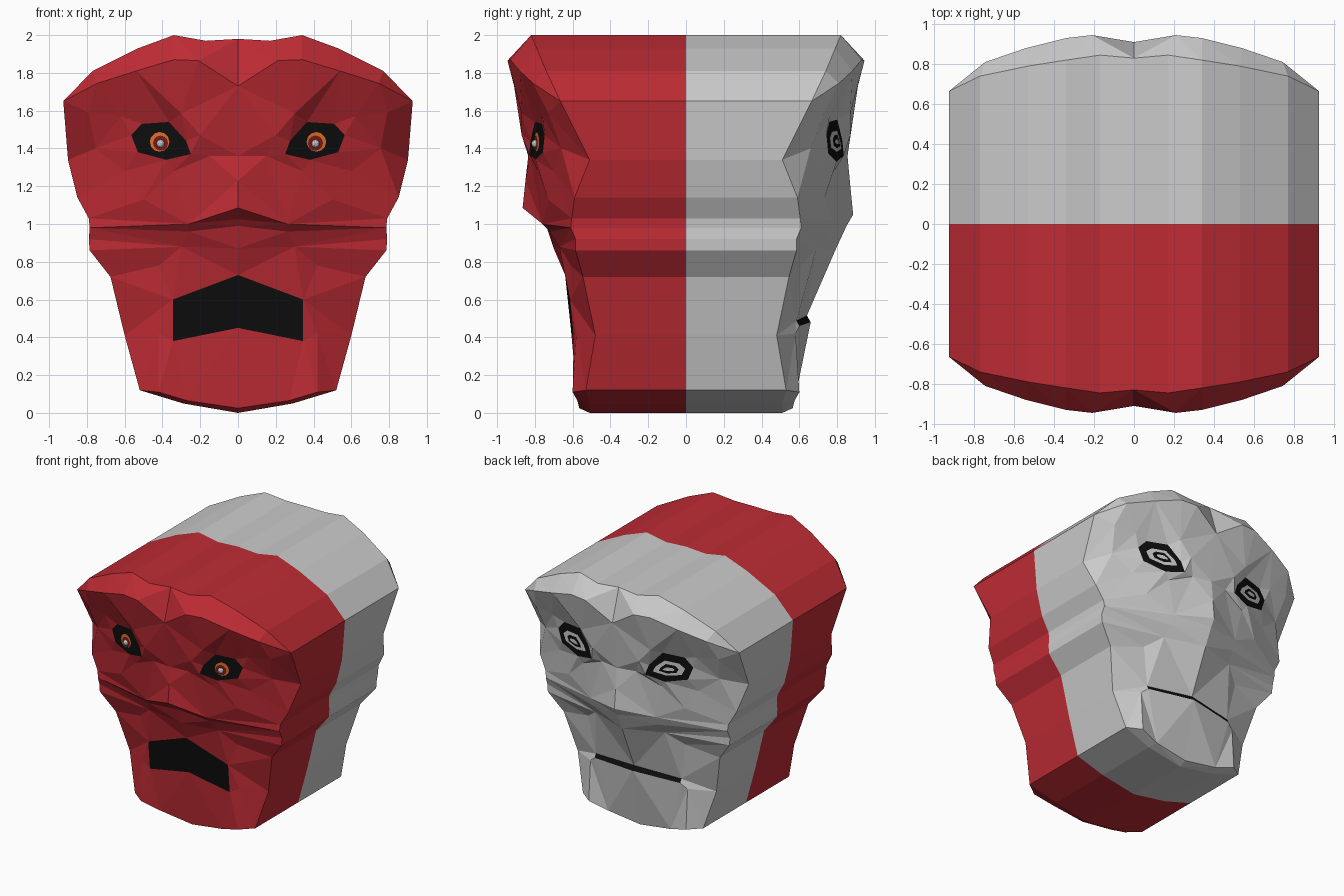
import bpy, bmesh, math
from mathutils import Vector, Matrix
from mathutils.geometry import delaunay_2d_cdt

if "Cube" in bpy.data.objects:
    bpy.data.objects.remove(bpy.data.objects["Cube"])

def material(name, rgb):
    m = bpy.data.materials.new(name)
    m.diffuse_color = (*rgb, 1)
    m.use_nodes = True
    m.node_tree.nodes["Principled BSDF"].inputs["Base Color"].default_value = m.diffuse_color
    return m

RED = material("red", (0.52, 0.025, 0.035))
BLACK = material("black", (0.004, 0.004, 0.004))
ORANGE = material("orange", (0.75, 0.16, 0.02))
DARK_RED = material("dark_red", (0.2, 0.01, 0.01))
WHITE = material("white", (0.75, 0.75, 0.75))

def make(name, verts, faces, mat=None):
    """Half of a part (x >= 0), mirrored across the centre line."""
    me = bpy.data.meshes.new(name)
    me.from_pydata(verts, [], faces)
    if mat:
        me.materials.append(mat)
    ob = bpy.data.objects.new(name, me)
    bpy.context.collection.objects.link(ob)
    mod = ob.modifiers.new("mirror", 'MIRROR')
    mod.use_clip = True
    mod.merge_threshold = 0.0005
    return ob

# All points are (x, depth from the middle plane, z)
# Rim where the side wall meets the face, top to chin
RIM = [(0, .83, 1.98), (.17, .845, 1.97), (.34, .82, 2.0), (.53, .79, 1.93),
       (.77, .74, 1.81), (.925, .665, 1.65), (.90, .51, 1.34), (.85, .59, 1.14),
       (.79, .605, 1.03), (.785, .61, .98), (.79, .585, .92), (.785, .585, .86),
       (.675, .545, .72), (.60, .48, .41), (.52, .53, .12), (.29, .51, .05), (0, .51, 0)]
# Ridge line of the brow and temple
BROW = [(0, .91, 1.73), (.21, .945, 1.865), (.34, .93, 1.87), (.54, .88, 1.81),
        (.745, .81, 1.745), (.79, .73, 1.59), (.755, .66, 1.40)]
# Lower edge of the chin
CHIN = [(.42, .60, .11), (.27, .575, .065), (0, .565, .025)]
# Loose points: lids, cheekbone, jaw
COMMON = [(.30, .87, 1.585), (.62, .76, 1.57), (.20, .87, 1.47), (.15, .825, 1.36),
          (.34, .785, 1.28), (.60, .70, 1.28), (.50, .73, 1.13), (.42, .61, .78), (.42, .58, .42)]
FRONT = dict(
    sign=-1, mat=RED, eye_scale=1.0,
    nose=[(0, .835, 1.36), (0, .85, 1.23), (0, .865, 1.085), (0, .77, 1.025)],
    folds=[[(0, .865, 1.085), (.26, .76, 1.0), (.79, .605, 1.03)],
           [(0, .74, .99), (.26, .72, .96), (.785, .61, .98)],
           [(0, .70, .87), (.30, .67, .88), (.785, .585, .86)]],
    mouth=[(0, .64, .73), (.345, .615, .60), (.345, .595, .38), (0, .61, .45)])
BACK = dict(
    sign=1, mat=None, eye_scale=1.12,
    nose=[(0, .855, 1.36), (0, .87, 1.20), (0, .885, 1.05), (0, .85, .99)],
    folds=[[(0, .885, 1.05), (.28, .78, 1.02), (.79, .605, 1.03)],
           [(0, .85, .99), (.28, .75, .95), (.785, .61, .98)],
           [(0, .79, .86), (.30, .69, .87), (.785, .585, .86)]],
    mouth=[(0, .64, .515), (.37, .585, .488), (.37, .60, .46), (0, .66, .48)])

EYE = [(.25, 1.37), (.275, 1.44), (.365, 1.54), (.51, 1.53), (.565, 1.47), (.53, 1.38), (.38, 1.34)]
EYE_C = (.41, 1.435)

def eye_depth(x):
    return .83 - .26 * (x - .25)

def eye_loop(s, lift=0.0, sz=None):
    """The eye outline scaled about its centre, on the slanted eye plane."""
    out = []
    for x, z in EYE:
        x2 = EYE_C[0] + (x - EYE_C[0]) * s
        out.append((x2, eye_depth(x2) + lift, EYE_C[1] + (z - EYE_C[1]) * (sz or s)))
    return out

def half_head(name, f):
    sg = f["sign"]
    pts, index, edges = [], {}, []

    def add(p):
        key = (p[0], p[2])
        if key not in index:
            index[key] = len(pts)
            pts.append(p)
        return index[key]

    def line(ps, closed=False):
        ids = [add(p) for p in ps]
        edges.extend(zip(ids, ids[1:]))
        if closed:
            edges.append((ids[-1], ids[0]))
        return set(ids)

    line(RIM)
    centre = [BROW[0]] + f["nose"] + [fl[0] for fl in f["folds"]] + [f["mouth"][0], f["mouth"][3], CHIN[-1]]
    centre = sorted({(p[0], p[2]): p for p in centre}.values(), key=lambda p: -p[2])
    line([RIM[0]] + centre + [RIM[-1]])
    line(BROW + [RIM[6]])
    line([RIM[14]] + CHIN)
    for fold in f["folds"]:
        line(fold)
    holes = [line(eye_loop(f["eye_scale"]), True), line(f["mouth"], True)]
    for p in COMMON:
        add(p)

    # Facet the face between the feature lines, leaving eye and mouth openings
    flat = [Vector((p[0], p[2])) for p in pts]
    co, _, tris, orig, _, _ = delaunay_2d_cdt(flat, edges, [], 1, 1e-5)
    src = [o[0] if o else None for o in orig]
    verts = []
    for c, s in zip(co, src):
        d = pts[s][1] if s is not None else .7
        verts.append((c.x, sg * d, c.y))
    faces = []
    for t in tris:
        if any(all(src[i] in h for i in t) for h in holes):
            continue
        a, b, c = (co[i] for i in t)
        ccw = (b - a).cross(c - a) > 0
        faces.append(tuple(t) if ccw == (sg < 0) else tuple(reversed(t)))

    # Side wall running back to the middle plane
    n = len(verts)
    verts += [(x, sg * d, z) for x, d, z in RIM] + [(x, 0, z) for x, d, z in RIM]
    m = len(RIM)
    for i in range(m - 1):
        q = (n + i, n + i + 1, n + m + i + 1, n + m + i)
        faces.append(q if sg < 0 else q[::-1])
    make(name, verts, faces, f["mat"])

def patch(name, loop, sg, mat=None):
    ring = list(range(len(loop)))
    x = [(p[0], p[2]) for p in loop]
    area = sum(x[i - 1][0] * x[i][1] - x[i][0] * x[i - 1][1] for i in ring)
    if (area > 0) != (sg < 0):
        ring.reverse()
    make(name, [(p[0], sg * p[1], p[2]) for p in loop], [ring], mat)

half_head("front_head", FRONT)
half_head("back_head", BACK)

# Mouths
patch("front_mouth", FRONT["mouth"], -1, BLACK)
patch("back_mouth", BACK["mouth"], 1, BLACK)

# Front eyes: black socket, round iris and a small white pupil
patch("front_eye_sockets", eye_loop(1.0), -1, BLACK)

def disc(cx, cz, r, lift):
    ring = [(cx + r * math.cos(i * math.pi / 6), cz + r * math.sin(i * math.pi / 6)) for i in range(12)]
    return [(x, eye_depth(x) + lift, z) for x, z in ring]

patch("front_irises", disc(.415, 1.435, .052, .004), -1, ORANGE)
patch("front_iris_centres", disc(.41, 1.428, .04, .008), -1, DARK_RED)
bm = bmesh.new()
bmesh.ops.create_icosphere(bm, subdivisions=2, radius=.022,
                           matrix=Matrix.Translation((.41, -eye_depth(.41) - .008, 1.425)))
pupils = make("front_pupils", [], [], WHITE)
bm.to_mesh(pupils.data)
bm.free()

# Back eyes: nested black and grey outlines
patch("back_eye_sockets", eye_loop(1.12), 1, BLACK)
patch("back_eyeballs", eye_loop(.75, .004, .58), 1)
patch("back_eye_slits", eye_loop(.46, .008, .36), 1, BLACK)
patch("back_pupils", eye_loop(.28, .012, .15), 1)
